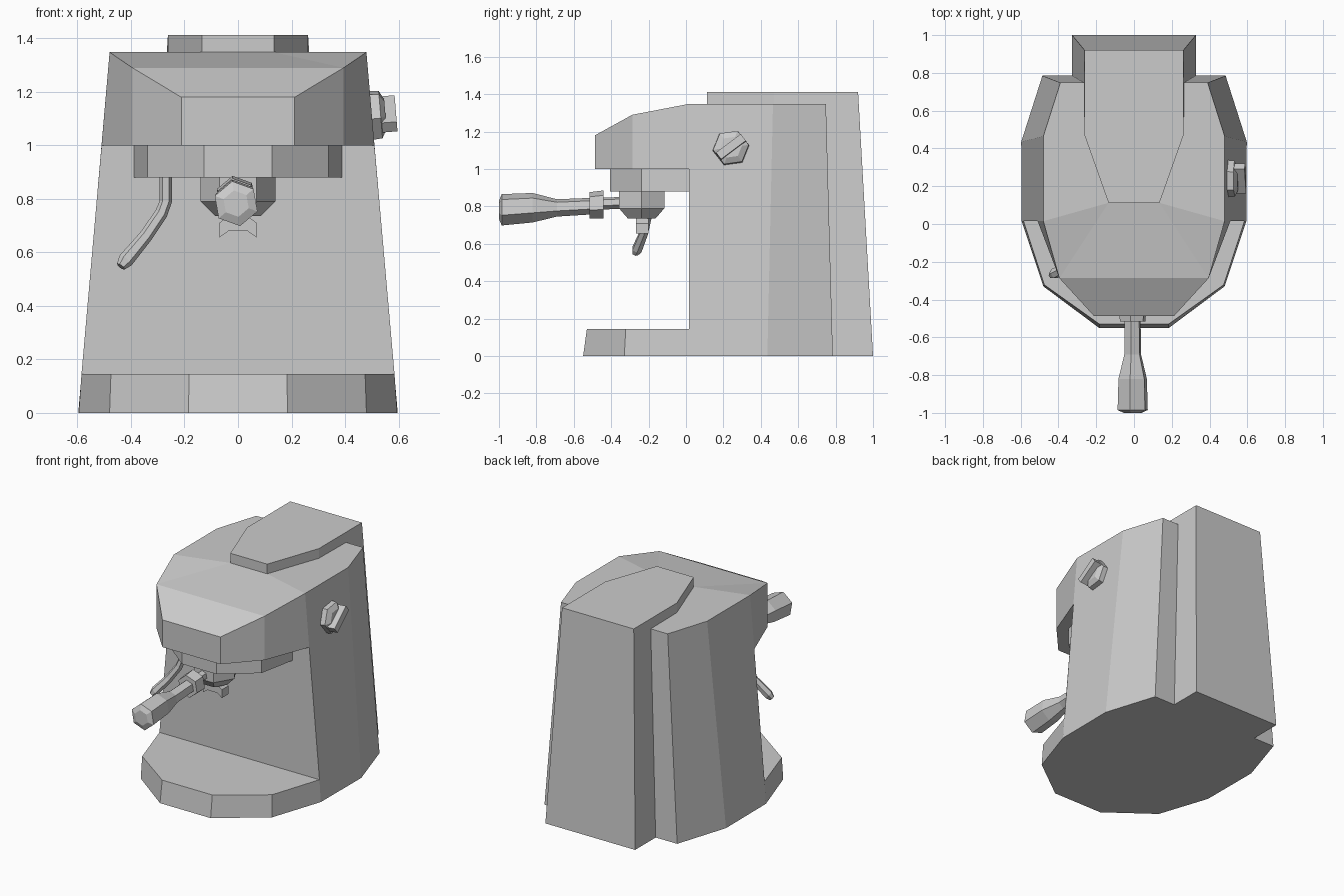
import bpy, bmesh
from math import cos, sin, pi, radians
from mathutils import Vector, Matrix

if "Cube" in bpy.data.objects:
    bpy.data.objects.remove(bpy.data.objects["Cube"])


def finish(name, bm):
    bmesh.ops.remove_doubles(bm, verts=bm.verts, dist=1e-4)
    bmesh.ops.recalc_face_normals(bm, faces=bm.faces)
    me = bpy.data.meshes.new(name)
    bm.to_mesh(me)
    bm.free()
    ob = bpy.data.objects.new(name, me)
    bpy.context.collection.objects.link(ob)
    return ob


def poly(bm, pts):
    bm.faces.new([bm.verts.new(p) for p in pts])


def flip(pts):
    return [(-x, y, z) for x, y, z in reversed(pts)]


def pair(bm, pts):
    """Face plus its mirror image."""
    poly(bm, pts)
    poly(bm, flip(pts))


def span(bm, pts):
    """Face crossing the centre line, from its right half."""
    poly(bm, list(pts) + flip(pts))


def wall(bm, low, high):
    """Mirrored strip of quads joining two half outlines."""
    for i in range(len(low) - 1):
        pair(bm, [low[i], low[i + 1], high[i + 1], high[i]])


def at(z, pts):
    return [(x, y, z) for x, y in pts]


def tube(name, path, radii, sides=6, phase=0, ref=(0, 0, 1), axis=None):
    bm = bmesh.new()
    path = [Vector(p) for p in path]
    rings = []
    for i, (p, r) in enumerate(zip(path, radii)):
        t = Vector(axis) if axis else path[min(i + 1, len(path) - 1)] - path[max(i - 1, 0)]
        a = t.cross(Vector(ref)).normalized()
        b = a.cross(t).normalized()
        angles = [radians(phase) + 2 * pi * k / sides for k in range(sides)]
        rings.append([bm.verts.new(p + r * (a * cos(w) + b * sin(w))) for w in angles])
    for r0, r1 in zip(rings, rings[1:]):
        for k in range(sides):
            j = (k + 1) % sides
            bm.faces.new([r0[k], r0[j], r1[j], r1[k]])
    bm.faces.new(rings[0])
    bm.faces.new(rings[-1])
    return finish(name, bm)


# Machine body: half outlines at each level
floor = at(0, [(.185, -.55), (.48, -.33), (.595, .015), (.597, .435),
               (.485, .785), (.328, .785), (.328, 1.0)])
tray = at(.145, [(.183, -.53), (.475, -.322), (.585, .015)])
under = at(1.0, [(.212, -.487), (.395, -.287), (.51, .015)])
brow = [(.212, -.487, 1.18), (.395, -.287, 1.29), (.48, .015, 1.348)]
roof = at(1.348, [(.48, .015), (.48, .465), (.39, .748), (.266, .748)])
lid_low = at(1.348, [(.135, .112), (.262, .47)])
lid_top = at(1.412, [(.135, .112), (.262, .47), (.262, .92)])

bm = bmesh.new()
span(bm, floor)
# drip tray
wall(bm, floor[:3], tray)
span(bm, [floor[0], tray[0]])
span(bm, tray)
# column
span(bm, [tray[2], under[2]])
pair(bm, [tray[2], floor[2], floor[3], roof[1], roof[0], under[2]])
wall(bm, floor[3:6], roof[1:])
# overhanging head
span(bm, under)
span(bm, [under[0], brow[0]])
wall(bm, under, brow)
span(bm, brow[:2])
span(bm, [brow[1], lid_low[0]])
pair(bm, [brow[1], brow[2], lid_low[0]])
pair(bm, roof + [lid_low[1], lid_low[0]])
# water tank and lid
pair(bm, [floor[5], floor[6], lid_top[2], lid_top[1], lid_low[1], roof[3]])
span(bm, [floor[6], lid_top[2]])
span(bm, [lid_low[0], lid_top[0]])
wall(bm, lid_low, lid_top[:2])
span(bm, lid_top)
finish("machine_body", bm)

# Brew group plate under the head
plate = [(.127, -.405), (.338, -.237), (.388, .015)]
bm = bmesh.new()
wall(bm, at(.88, plate), at(1.0, plate))
span(bm, at(.88, plate))
span(bm, [(.127, -.405, .88), (.127, -.405, 1.0)])
finish("brew_group", bm)

# Filter holder bowl
tube("filter_bowl", [(0, -.237, z) for z in (.88, .79, .735)], [.14, .14, .085],
     ref=(0, 1, 0))

# Twin spout
bm = bmesh.new()
arch = [(.03, .74), (.07, .71), (.07, .655), (.035, .68)]
front, back = ([(x, y, z) for x, z in arch] for y in (-.268, -.2))
for s in (front, back):
    span(bm, s)
wall(bm, front, back)
span(bm, [front[0], back[0]])
span(bm, [front[-1], back[-1]])
finish("spout", bm)

# Filter holder handle: y, z, radius
grip = [(-.33, .82, .032), (-.44, .815, .032), (-.44, .81, .077), (-.515, .805, .072),
        (-.515, .801, .045), (-.69, .792, .047), (-.82, .793, .08), (-.985, .782, .085),
        (-1.0, .782, .05)]
tube("filter_handle", [(-.007, y, z) for y, z, r in grip], [r for y, z, r in grip],
     phase=20, axis=(0, -1, 0))

# Steam wand
tube("steam_wand",
     [(-.27, -.2, .885), (-.27, -.2, .79), (-.287, -.205, .745), (-.345, -.225, .66),
      (-.42, -.262, .57), (-.438, -.272, .547)],
     [.023, .023, .024, .025, .029, .018], ref=(0, 1, 0))

# Steam knob: hexagonal dial with a diagonal grip bar
lean = radians(4.7)
out = Vector((cos(lean), 0, sin(lean)))
hub = Vector((.495, .24, 1.112))
tube("knob_dial", [hub + out * d for d in (-.01, .038, .056)], [.1, .096, .06],
     phase=-8, axis=out)
bm = bmesh.new()
bmesh.ops.create_cube(bm, size=1, matrix=Matrix.Translation(hub + out * .068)
                      @ Matrix.Rotation(-lean, 4, 'Y') @ Matrix.Rotation(radians(37), 4, 'X')
                      @ Matrix.Diagonal((.056, .165, .045, 1)))
finish("knob_grip", bm)
